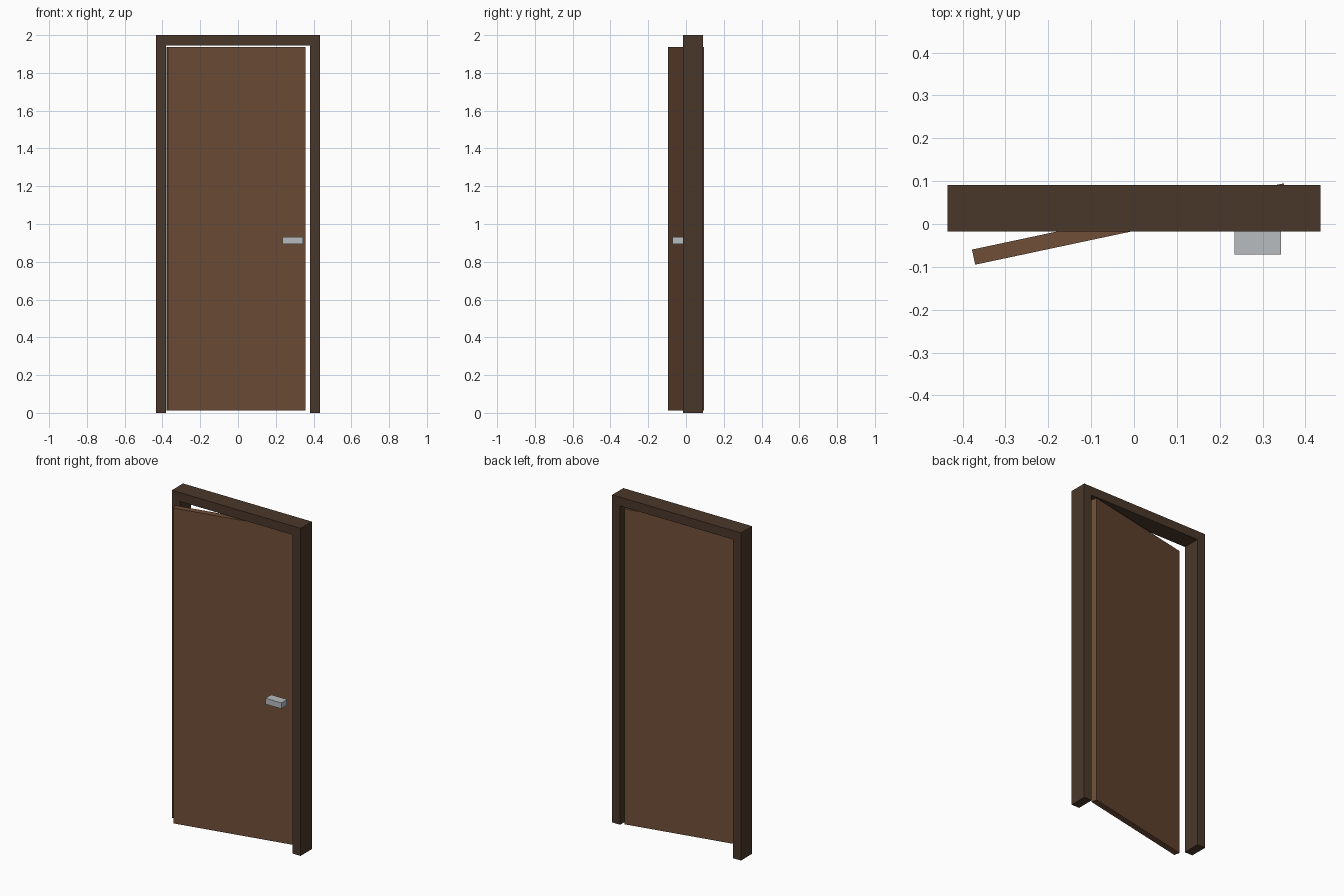
import bpy
import bmesh
import math
from mathutils import Matrix, Vector

if "Cube" in bpy.data.objects:
    bpy.data.objects.remove(bpy.data.objects["Cube"])


def material(name, color):
    m = bpy.data.materials.new(name)
    m.diffuse_color = (*color, 1)
    m.use_nodes = True
    m.node_tree.nodes["Principled BSDF"].inputs["Base Color"].default_value = m.diffuse_color
    return m


dark_wood = material("dark wood", (0.0685, 0.0390, 0.0230))
brown_wood = material("brown wood", (0.159, 0.0762, 0.0382))
steel = material("steel grey", (0.479, 0.503, 0.527))


def box(name, lo, hi, mat, angle=0):
    """Box between two corners, turned about its own vertical axis."""
    lo, hi = Vector(lo), Vector(hi)
    bm = bmesh.new()
    bmesh.ops.create_cube(bm, size=1, matrix=Matrix.Diagonal((*(hi - lo), 1)))
    mesh = bpy.data.meshes.new(name)
    bm.to_mesh(mesh)
    bm.free()
    mesh.materials.append(mat)
    obj = bpy.data.objects.new(name, mesh)
    obj.location = (lo + hi) / 2
    obj.rotation_euler.z = math.radians(angle)
    bpy.context.collection.objects.link(obj)
    return obj


# Frame: two jambs and the head across the top
W, INNER, HEAD = 0.435, 0.381, 1.946
FRONT, BACK = -0.017, 0.091
box("left_jamb", (-W, FRONT, 0), (-INNER, BACK, HEAD), dark_wood)
box("right_jamb", (INNER, FRONT, 0), (W, BACK, HEAD), dark_wood)
box("frame_head", (-W, FRONT, HEAD), (W, BACK, 2), dark_wood)

# Door leaf, standing ajar
box("door_leaf", (-0.3825, -0.018, 0.013), (0.3615, 0.018, 1.938), brown_wood, 12)

# Handle block in front of the leaf
box("handle", (0.235, -0.071, 0.894), (0.343, -0.015, 0.930), steel)
